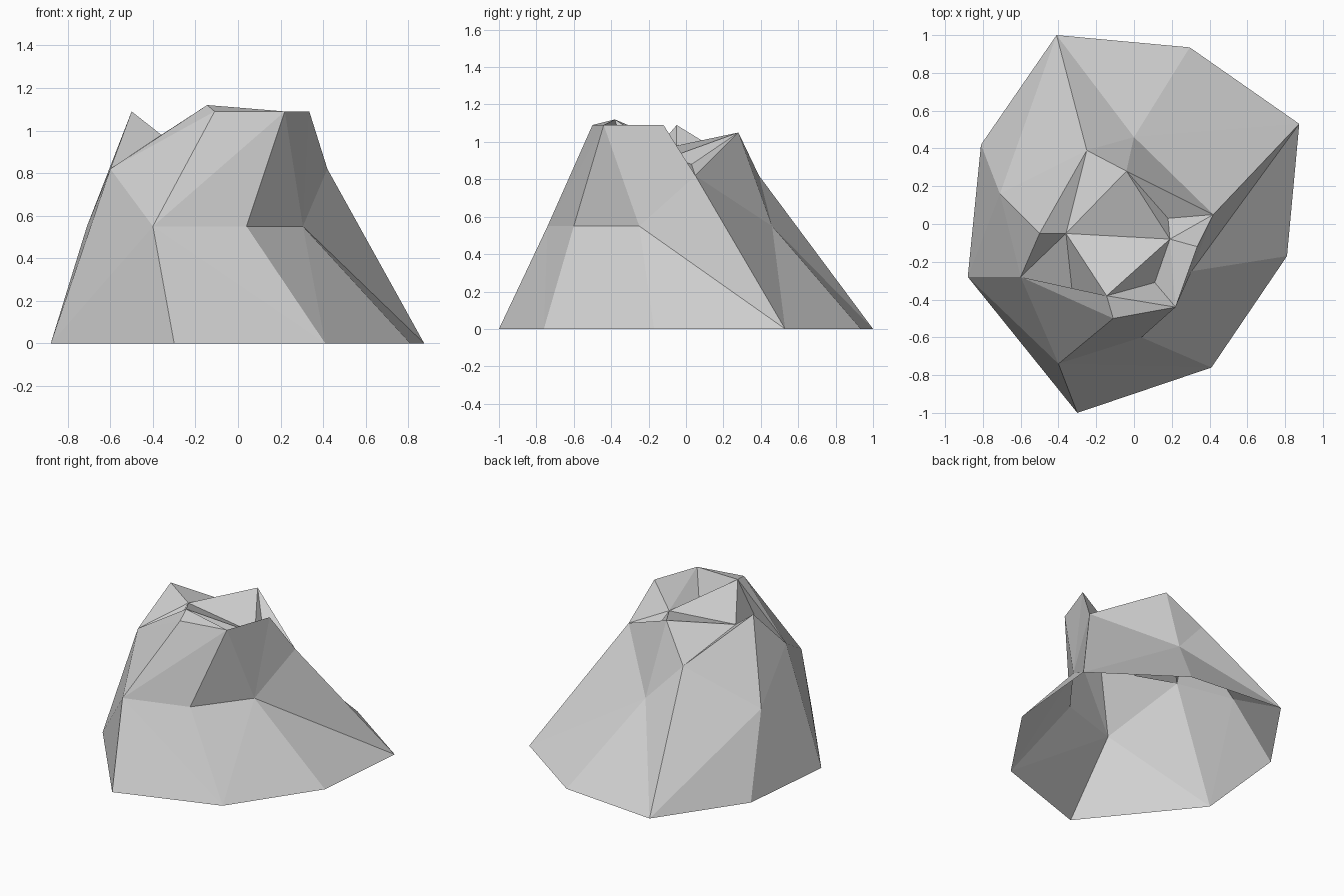
import bpy
import bmesh

SIDES = 8

# Remove the default object only
default_cube = bpy.data.objects.get("Cube")
if default_cube:
    bpy.data.objects.remove(default_cube, do_unlink=True)

# Plain grey stone
stone = bpy.data.materials.new("grey_stone")
stone.use_nodes = True
stone_colour = (0.64, 0.64, 0.64, 1)
stone.diffuse_color = stone_colour
stone_shader = stone.node_tree.nodes["Principled BSDF"]
stone_shader.inputs["Base Color"].default_value = stone_colour
stone_shader.inputs["Roughness"].default_value = 0.9

bm = bmesh.new()


def ring(outline, height=None):
    """Create one loop of corners, counter-clockwise from the right-hand side."""
    corners = []
    for point in outline:
        if isinstance(point, bmesh.types.BMVert):
            corners.append(point)
        else:
            x, y = point[:2]
            z = point[2] if height is None else height
            corners.append(bm.verts.new((x, y, z)))
    return corners


def triangle(*corners):
    """Add a triangle, skipping those collapsed by shared corners."""
    if len(set(corners)) == len(corners):
        bm.faces.new(corners)


def strip(lower, upper, lower_even):
    """Join two loops with triangles whose diagonals alternate in direction."""
    for i in range(SIDES):
        j = (i + 1) % SIDES
        a, b, c, d = lower[i], lower[j], upper[j], upper[i]
        if (i % 2 == 0) == lower_even:
            triangle(a, b, c)
            triangle(a, c, d)
        else:
            triangle(a, b, d)
            triangle(b, c, d)


# Open footprint on the ground
foot = ring([(-.88, -.28), (-.3, -1), (.41, -.76), (.81, -.17),
             (.875, .53), (.295, .935), (-.41, 1), (-.81, .42)], height=0)

# Jagged crater rim, with three broken-down corners
rim = ring([(-.6, -.28, .82), (-.11, -.5, 1.09), (.22, -.44, 1.09),
            (.335, -.12, 1.09), (.42, .05, .82), (-.04, .28, 1.05),
            (-.25, .39, .82), (-.5, -.05, 1.09)])

# Shoulder loop, meeting the rim at the broken corners
shoulder = ring([rim[0], (-.4, -.74, .55), (.04, -.6, .55), (.305, -.25, .55),
                 rim[4], (0, .46, .55), rim[6], (-.71, .16, .55)])

# Inner lip of the crater, with the back corners pinched together
west = bm.verts.new((-.36, -.05, .98))
lip = ring([(-.325, -.38, .82), (-.145, -.38, 1.12), (.11, -.31, .88),
            (.19, -.08, .92), (.18, .03, .88), rim[5], west, west])

# Slopes and crater walls
strip(foot, shoulder, lower_even=True)
strip(shoulder, rim, lower_even=False)
strip(rim, lip, lower_even=True)

# Crater floor, fanned out from the eastern lip corner
hub = lip[3]
triangle(hub, lip[4], lip[5])
triangle(hub, lip[5], west)
triangle(hub, west, lip[1])
triangle(hub, lip[1], lip[2])
triangle(west, lip[0], lip[1])

# Flat-shaded object
bm.normal_update()
mesh = bpy.data.meshes.new("cratered_rock")
bm.to_mesh(mesh)
bm.free()
mesh.materials.append(stone)
rock = bpy.data.objects.new("cratered_rock", mesh)
bpy.context.collection.objects.link(rock)
